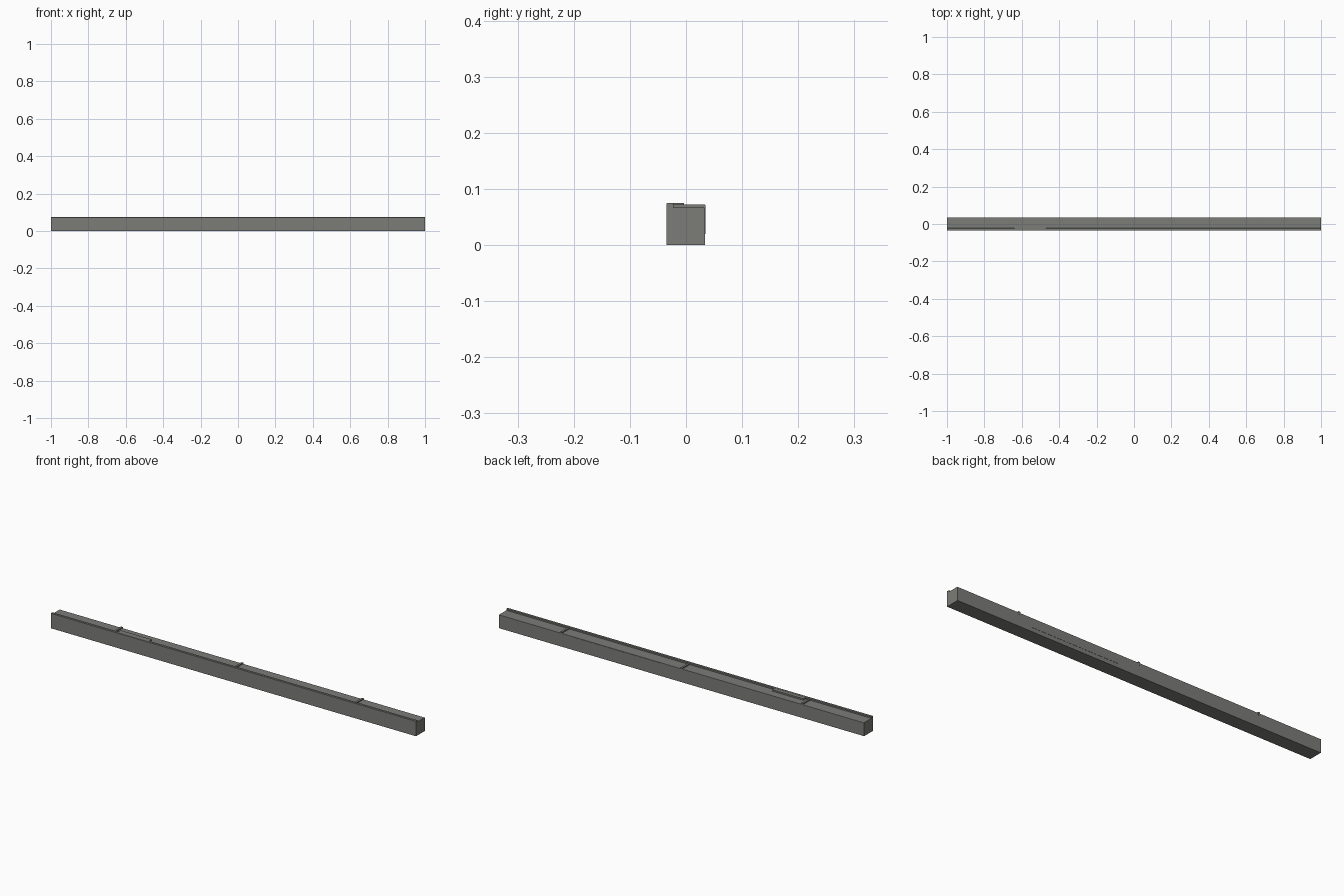
import bpy, bmesh

if "Cube" in bpy.data.objects:
    bpy.data.objects.remove(bpy.data.objects["Cube"])

def prism(name, profile, x0, x1):
    """Extrude a (y, z) profile along x."""
    bm = bmesh.new()
    face = bm.faces.new([bm.verts.new((x0, y, z)) for y, z in profile])
    ext = bmesh.ops.extrude_face_region(bm, geom=[face])
    verts = [g for g in ext["geom"] if isinstance(g, bmesh.types.BMVert)]
    bmesh.ops.translate(bm, vec=(x1 - x0, 0, 0), verts=verts)
    bmesh.ops.recalc_face_normals(bm, faces=bm.faces)
    mesh = bpy.data.meshes.new(name)
    bm.to_mesh(mesh)
    bm.free()
    mat = bpy.data.materials.get("dark_grey")
    if mat is None:
        mat = bpy.data.materials.new("dark_grey")
        mat.diffuse_color = (0.2, 0.2, 0.19, 1)
        mat.use_nodes = True
        mat.node_tree.nodes["Principled BSDF"].inputs["Base Color"].default_value = mat.diffuse_color
    mesh.materials.append(mat)
    ob = bpy.data.objects.new(name, mesh)
    bpy.context.collection.objects.link(ob)
    return ob

def box(name, x0, x1, y0, y1, z0, z1):
    return prism(name, [(y0, z0), (y1, z0), (y1, z1), (y0, z1)], x0, x1)

# long beam with a raised lip along the front and a stepped bed behind it
prism("beam", [(-0.035, 0), (0.034, 0), (0.034, 0.066), (0.032, 0.067),
               (-0.022, 0.067), (-0.022, 0.0735), (-0.0235, 0.075),
               (-0.0335, 0.075), (-0.035, 0.0735)], -1, 1)

# three straps across the bed, hooked over the back edge
for i, x in enumerate((-0.66, 0, 0.66)):
    prism(f"strap_{i}", [(-0.022, 0.066), (0.033, 0.066), (0.033, 0.056), (0.035, 0.056),
                         (0.035, 0.071), (0.034, 0.072), (-0.022, 0.072)],
          x - 0.005, x + 0.005)

# small raised plate behind the lip
box("lip_plate", -0.64, -0.47, -0.023, -0.004, 0.066, 0.0745)

# thin cover panel on the back
box("back_panel", 0.115, 0.59, 0.033, 0.035, 0.02, 0.064)
